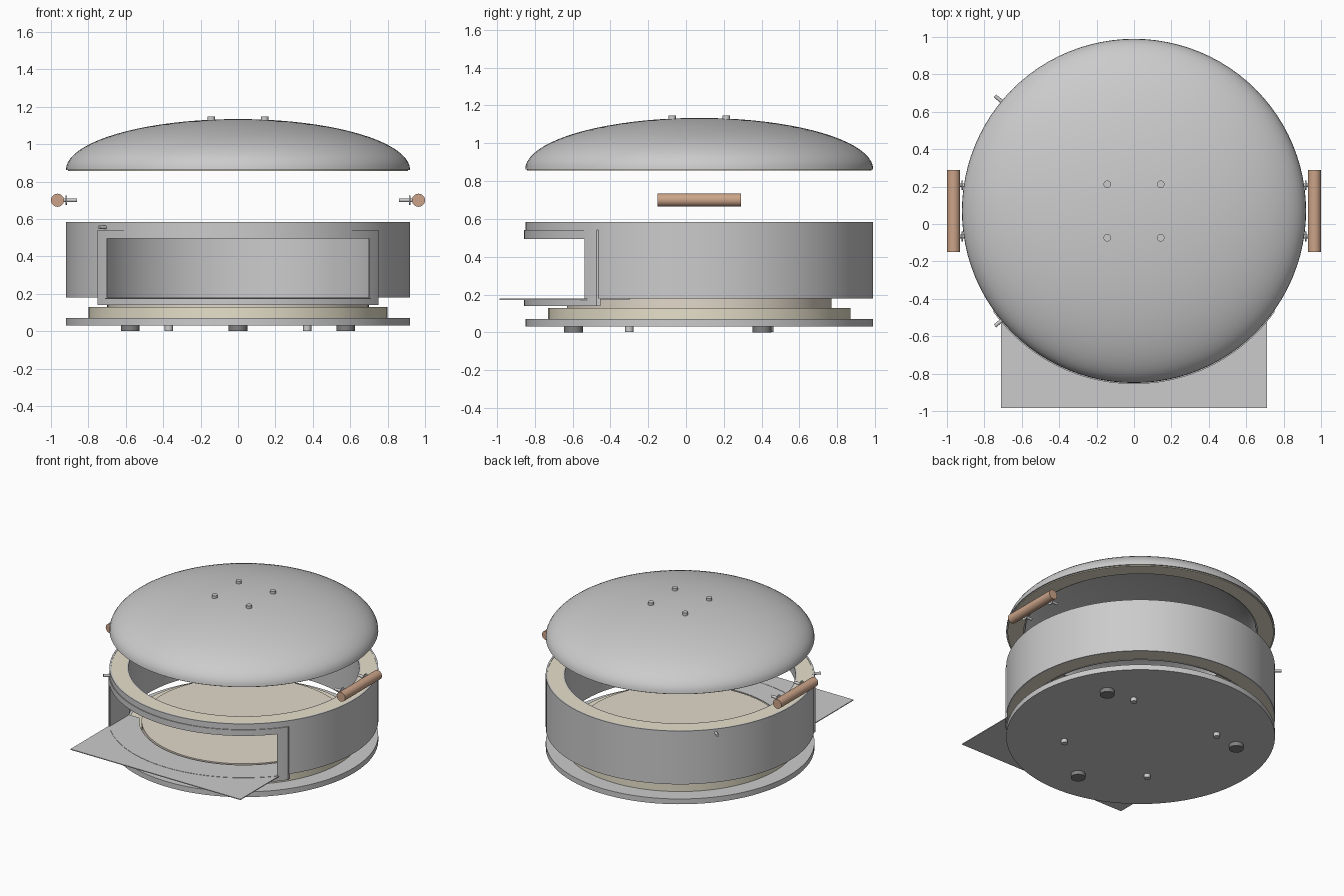
import bpy, bmesh, math
from math import cos, sin, pi, radians
from mathutils import Vector

if "Cube" in bpy.data.objects:
    bpy.data.objects.remove(bpy.data.objects["Cube"])

CY = 0.07          # oven axis offset in y
R = 0.92           # outer radius


def material(name, rgb):
    m = bpy.data.materials.new(name)
    m.diffuse_color = (*rgb, 1)
    m.use_nodes = True
    m.node_tree.nodes["Principled BSDF"].inputs["Base Color"].default_value = m.diffuse_color
    return m


WOOL = material("insulation", (0.80, 0.75, 0.59))
STONE = material("stone", (0.76, 0.69, 0.59))
WOOD = material("wood", (0.60, 0.37, 0.25))
RUBBER = material("rubber", (0.22, 0.22, 0.22))


def finish(ob, mat=None):
    if mat:
        ob.data.materials.append(mat)
    bpy.ops.object.select_all(action='DESELECT')
    ob.select_set(True)
    bpy.context.view_layer.objects.active = ob
    bpy.ops.object.shade_smooth_by_angle(angle=radians(35))
    return ob


def lathe(name, profile, mat=None, seg=96):
    """Revolve a closed (radius, z) outline about the oven axis."""
    bm = bmesh.new()
    vs = [bm.verts.new((r, CY, z)) for r, z in profile]
    edges = [bm.edges.new((vs[i - 1], vs[i])) for i in range(len(vs))
             if profile[i - 1][0] > 0 or profile[i][0] > 0]
    bmesh.ops.spin(bm, geom=vs + edges, cent=(0, CY, 0), axis=(0, 0, 1),
                   angle=2 * pi, steps=seg)
    bmesh.ops.remove_doubles(bm, verts=bm.verts, dist=1e-4)
    bmesh.ops.recalc_face_normals(bm, faces=bm.faces)
    me = bpy.data.meshes.new(name)
    bm.to_mesh(me)
    bm.free()
    ob = bpy.data.objects.new(name, me)
    bpy.context.collection.objects.link(ob)
    return finish(ob, mat)


def ring(name, r0, r1, z0, z1, mat=None):
    return lathe(name, [(r0, z0), (r1, z0), (r1, z1), (r0, z1)], mat)


def rod(name, a, b, r, mat=None, seg=24):
    a, b = Vector(a), Vector(b)
    bpy.ops.mesh.primitive_cylinder_add(vertices=seg, radius=r, depth=(b - a).length,
                                        location=(a + b) / 2)
    ob = bpy.context.object
    ob.rotation_euler = (b - a).to_track_quat('Z', 'Y').to_euler()
    ob.name = name
    return finish(ob, mat)


def box(name, lo, hi):
    lo, hi = Vector(lo), Vector(hi)
    bpy.ops.mesh.primitive_cube_add(size=1, location=(lo + hi) / 2)
    ob = bpy.context.object
    ob.scale = hi - lo
    ob.name = name
    bpy.ops.object.transform_apply(location=True, rotation=False, scale=True)
    return ob


def cut(ob, cutter, op='DIFFERENCE'):
    bpy.context.view_layer.update()
    m = ob.modifiers.new("cut", 'BOOLEAN')
    m.operation, m.object, m.solver = op, cutter, 'EXACT'
    bpy.context.view_layer.objects.active = ob
    # apply beneath the smoothing so edges stay sharp
    bpy.ops.object.modifier_move_to_index(modifier="cut", index=0)
    bpy.ops.object.modifier_apply(modifier="cut")
    finish(ob)


# base plate, insulation and baking stone
lathe("base_plate", [(0, 0.03), (R, 0.03), (R, 0.07), (0, 0.07)])
lathe("base_insulation", [(0, 0.07), (0.80, 0.07), (0.80, 0.13), (0, 0.13)], WOOL)
lathe("baking_stone", [(0, 0.13), (0.70, 0.13), (0.70, 0.18), (0, 0.18)], STONE)

# feet and base bolts
for i in range(3):
    a = radians(-90 + 120 * i)
    x, y = 0.665 * cos(a), CY + 0.665 * sin(a)
    rod(f"foot_{i}", (x, y, 0), (x, y, 0.03), 0.05, RUBBER, 32)
for sx in (-1, 1):
    for sy in (-1, 1):
        x, y = sx * 0.37, CY + sy * 0.37
        rod("base_bolt", (x, y, 0.002), (x, y, 0.03), 0.022)
        x, y = sx * 0.143, CY + sy * 0.143
        rod("lid_bolt", (x, y, 1.10), (x, y, 1.147), 0.02)

# body walls with the front opening
opening = box("opening_cutter", (-0.70, -1.2, 0.10), (0.70, -0.15, 0.495))
for ob in (ring("body_outer_shell", 0.908, R, 0.18, 0.583),
           ring("body_insulation", 0.80, 0.908, 0.182, 0.58, WOOL),
           ring("body_inner_shell", 0.79, 0.80, 0.18, 0.58)):
    cut(ob, opening)

# curved door frame around the opening
frame = ring("door_frame", 0.914, 0.926, 0.14, 0.54)
span = box("span_cutter", (-0.75, -1.2, 0), (0.75, -0.1, 1))
cut(frame, span, 'INTERSECT')
hole = box("hole_cutter", (-0.70, -1.2, 0.18), (0.70, -0.1, 0.495))
cut(frame, hole)

# jambs lining the opening
for s in (-1, 1):
    x0, x1 = sorted((s * 0.697, s * 0.703))
    box("jamb", (x0, -0.525, 0.18), (x1, -0.30, 0.495))

# landing shelf, notched around the stone
shelf = box("landing_shelf", (-0.71, -0.985, 0.172), (0.71, -0.30, 0.178))
notch = rod("notch_cutter", (0, CY, 0), (0, CY, 0.5), 0.715, None, 96)
cut(shelf, notch)

for c in (opening, span, hole, notch):
    bpy.data.objects.remove(c)

# domed lid: outer skin, insulation rim, inner skin


def dome(r, h, n=20, z=0.862):
    return [(r * cos(pi / 2 * i / n) if i < n else 0, z + h * sin(pi / 2 * i / n))
            for i in range(n + 1)]


lathe("lid_outer_shell", dome(R, 0.272) + dome(R - 0.01, 0.262)[::-1])
lathe("lid_inner_shell", dome(0.80, 0.20) + dome(0.79, 0.19)[::-1])
ring("lid_insulation", 0.80, 0.91, 0.856, 0.864, WOOL)

# side handles with their studs and washers
for s in (-1, 1):
    rod("handle", (s * 0.965, -0.15, 0.70), (s * 0.965, 0.29, 0.70), 0.035, WOOD, 32)
    for y in (CY - 0.137, CY + 0.137):
        rod("handle_stud", (s * 0.86, y, 0.70), (s * 0.94, y, 0.70), 0.01)
        rod("handle_washer", (s * 0.915, y, 0.70), (s * 0.921, y, 0.70), 0.026)

# pins on the left side of the body
for d in (140.4, -140.4):
    u = Vector((cos(radians(d)), sin(radians(d)), 0))
    c = Vector((0, CY, 0.555))
    rod("side_pin", c + u * 0.90, c + u * 0.965, 0.01)
